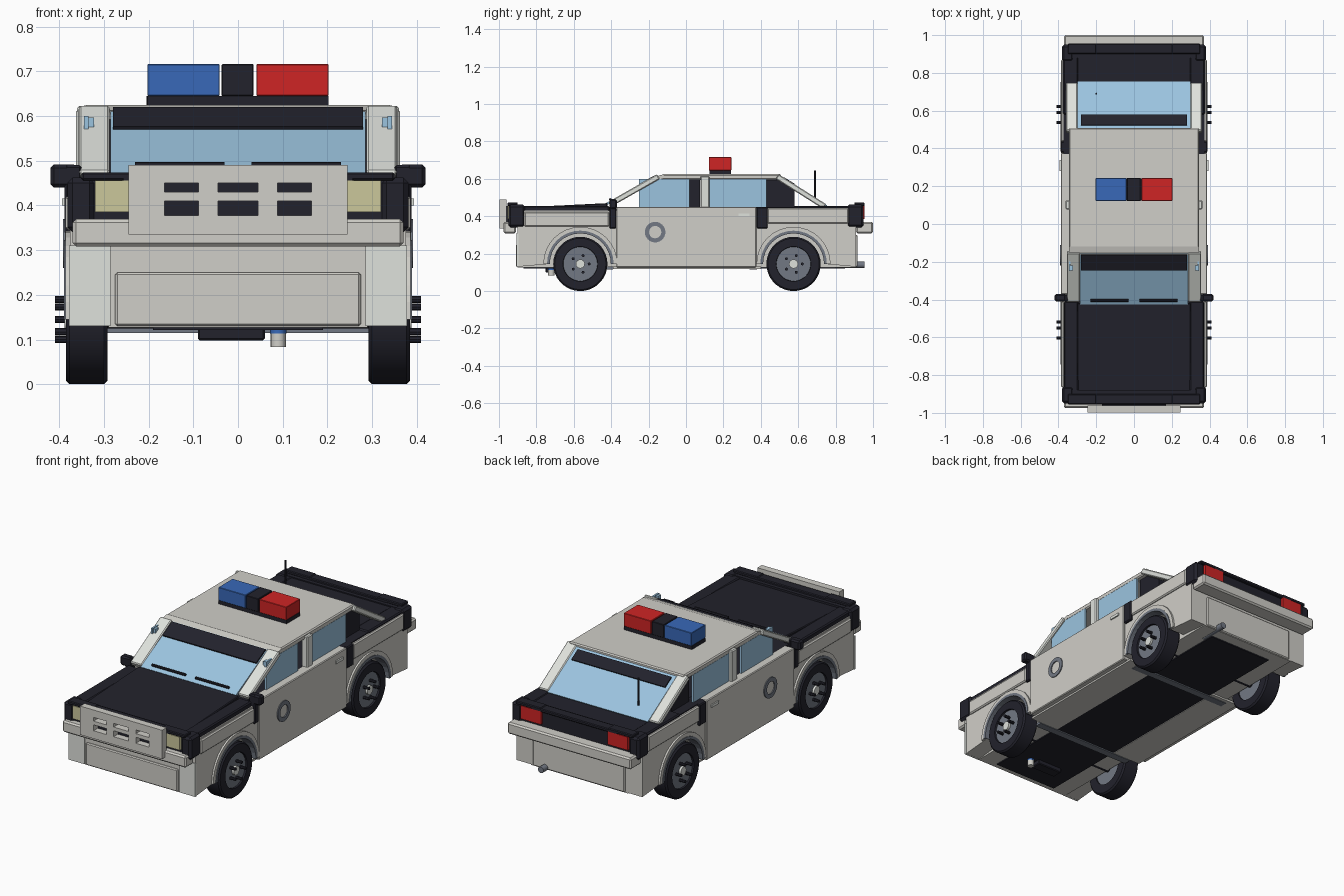
import bpy, bmesh
from math import sin, cos, pi
from mathutils import Matrix, Vector

if "Cube" in bpy.data.objects:
    bpy.data.objects.remove(bpy.data.objects["Cube"], do_unlink=True)


def material(name, *rgb):
    m = bpy.data.materials.new(name)
    m.use_nodes = True
    m.diffuse_color = (*rgb, 1)
    m.node_tree.nodes["Principled BSDF"].inputs["Base Color"].default_value = (*rgb, 1)
    return m


WHITE = material("off_white", .63, .62, .58)
PALE = material("pale_white", .74, .76, .72)
BLACK = material("soft_black", .016, .016, .025)
GLASS = material("window_blue", .33, .55, .74)
GREY = material("slate_grey", .17, .19, .23)
RED = material("lamp_red", .62, .018, .018)
BLUE = material("lamp_blue", .04, .14, .48)
CREAM = material("headlight_cream", .60, .57, .33)


def finish(name, bm, mat, bevel=0, smooth=False):
    bmesh.ops.recalc_face_normals(bm, faces=bm.faces)
    me = bpy.data.meshes.new(name)
    bm.to_mesh(me)
    bm.free()
    me.materials.append(mat)
    ob = bpy.data.objects.new(name, me)
    bpy.context.collection.objects.link(ob)
    if bevel:
        mod = ob.modifiers.new("edge", "BEVEL")
        mod.width, mod.segments = bevel, 1
    if smooth:
        bpy.ops.object.select_all(action="DESELECT")
        ob.select_set(True)
        bpy.context.view_layer.objects.active = ob
        bpy.ops.object.shade_smooth_by_angle(angle=.6)
    return ob


def prism(name, pts, x0, x1, mat, bevel=0):
    """Side outline of (y, z) points, extruded from x0 to x1."""
    bm = bmesh.new()
    face = bm.faces.new([bm.verts.new((x0, y, z)) for y, z in pts])
    out = bmesh.ops.extrude_face_region(bm, geom=[face])
    moved = [v for v in out["geom"] if isinstance(v, bmesh.types.BMVert)]
    bmesh.ops.translate(bm, verts=moved, vec=(x1 - x0, 0, 0))
    return finish(name, bm, mat, bevel)


def box(name, x, y, z, mat, bevel=0):
    pts = [(y[0], z[0]), (y[1], z[0]), (y[1], z[1]), (y[0], z[1])]
    return prism(name, pts, x[0], x[1], mat, bevel)


def slab(name, a, b, thick, x0, x1, mat, bevel=0):
    """Sloping panel whose upper side runs from a to b."""
    d = Vector((b[0] - a[0], b[1] - a[1])).normalized()
    n = Vector((d.y, -d.x)) * thick
    if n.y > 0:
        n = -n
    pts = [a, b, (b[0] + n.x, b[1] + n.y), (a[0] + n.x, a[1] + n.y)]
    return prism(name, pts, x0, x1, mat, bevel)


def arc(y, z, r, a0, a1, n=16):
    return [(y + r * cos(a0 + (a1 - a0) * i / n), z + r * sin(a0 + (a1 - a0) * i / n))
            for i in range(n + 1)]


def band(name, y, z, r0, r1, a0, a1, x0, x1, mat):
    return prism(name, arc(y, z, r0, a0, a1) + arc(y, z, r1, a1, a0), x0, x1, mat)


def rod(name, p, q, r, mat, sides=16):
    p, q = Vector(p), Vector(q)
    bm = bmesh.new()
    turn = (q - p).to_track_quat("Z", "Y").to_matrix().to_4x4()
    bmesh.ops.create_cone(bm, cap_ends=True, segments=sides, radius1=r, radius2=r,
                          depth=(q - p).length, matrix=Matrix.Translation((p + q) / 2) @ turn)
    return finish(name, bm, mat, smooth=True)


def lathe(name, profile, y, z, mat):
    """Closed (x, radius) profile turned around a sideways axle."""
    bm = bmesh.new()
    vs = [bm.verts.new((x, y, z + r)) for x, r in profile]
    es = [bm.edges.new((vs[i - 1], vs[i])) for i in range(len(vs))]
    bmesh.ops.spin(bm, geom=vs + es, cent=(0, y, z), axis=(1, 0, 0), angle=2 * pi, steps=36)
    bmesh.ops.remove_doubles(bm, verts=bm.verts, dist=.0005)
    return finish(name, bm, mat, smooth=True)


AXLES = {"front": -.565, "rear": .575}
HUB = .145

# Hull and underside
box("hull", (-.29, .29), (-.9, .91), (.127, .43), WHITE)
box("front_lower_panel", (-.275, .275), (-.91, -.89), (.13, .25), WHITE, .005)
box("rear_lower_panel", (-.275, .275), (.9, .918), (.13, .3), WHITE, .005)
box("underbody_plate", (-.19, .19), (-.87, .85), (.121, .13), BLACK)
for name, y in (("front", -.41), ("rear", .36)):
    box(name + "_cross_member", (-.3, .3), (y - .02, y + .02), (.115, .13), GREY)
for name, y in AXLES.items():
    rod(name + "_axle", (-.3, y, HUB), (.3, y, HUB), .02, BLACK)
box("sump", (-.09, .06), (-.75, -.69), (.098, .125), BLACK, .004)
rod("drain_plug", (.09, -.72, .083), (.09, -.72, .115), .017, WHITE)
rod("drain_collar", (.09, -.72, .113), (.09, -.72, .125), .018, BLUE)
rod("exhaust_pipe", (.2, .8, .14), (.2, .955, .14), .017, GREY)

# Hood, cabin floor and trunk lid
prism("hood", [(-.89, .42), (-.89, .447), (-.42, .47), (-.42, .42)], -.3, .3, BLACK, .004)
box("cabin_floor", (-.33, .33), (-.42, .5), (.42, .442), BLACK)
prism("trunk_lid", [(.5, .42), (.5, .455), (.92, .452), (.92, .42)], -.3, .3, BLACK, .004)

# Front and rear ends
for name, s in (("front", -1), ("rear", 1)):
    def span(a, b):
        return tuple(sorted((s * a, s * b)))
    box(name + "_fascia", (-.33, .33), span(.88, .94), (.34, .458), BLACK)
    box(name + "_lip", (-.26, .26), span(.9, .955), (.452, .47), BLACK, .004)
    box(name + "_bumper", (-.37, .37), span(.91, .975 if s < 0 else 1), (.308, .37), WHITE, .008)
    for side, m in (("left", 1), ("right", -1)):
        box(f"{name}_{side}_lamp", (m * .2, m * .32), span(.93, .955), (.385, .456),
            CREAM if s < 0 else RED)
        box(f"{name}_{side}_corner", (m * .32, m * .382), span(.86, .95), (.34, .462), BLACK, .012)
        box(f"{name}_{side}_lamp_hood", (m * .2, m * .35), span(.9, .955), (.456, .474), BLACK, .004)

# Push guard with six openings
for name, z in (("top", (.45, .49)), ("middle", (.41, .43)), ("bottom", (.335, .378))):
    box("guard_bar_" + name, (-.245, .245) if name != "middle" else (-.17, .17), (-.998, -.96), z, WHITE)
for m in (1, -1):
    box("guard_end", (m * .165, m * .245), (-.998, -.96), (.378, .45), WHITE)
    box("guard_post", (m * .045, m * .088), (-.998, -.96), (.378, .45), WHITE)
box("guard_backing", (-.17, .17), (-.962, -.94), (.37, .455), BLACK)

# Windshield, rear window, wipers and aerial
slab("windshield", (-.425, .472), (-.155, .615), .012, -.285, .285, GLASS)
slab("windshield_sun_strip", (-.245, .577), (-.165, .62), .008, -.28, .28, BLACK)
slab("rear_window", (.505, .612), (.755, .458), .012, -.3, .3, GLASS)
slab("rear_sun_strip", (.525, .608), (.58, .574), .008, -.28, .28, BLACK)
for m in (1, -1):
    rod("wiper", (m * .03, -.405, .49), (m * .23, -.405, .49), .007, BLACK, 8)
rod("aerial", (-.2, .69, .49), (-.2, .69, .645), .005, BLACK, 8)

# Roof and seats
box("roof", (-.345, .345), (-.125, .508), (.595, .625), WHITE, .006)
slab("roof_front_edge", (-.165, .612), (-.12, .624), .02, -.345, .345, WHITE)
box("front_seat_back", (-.29, .29), (.02, .075), (.44, .596), BLACK)
prism("rear_shelf", [(.43, .44), (.43, .6), (.5, .6), (.58, .553), (.58, .44)], -.32, .32, BLACK)

# Emergency light bar
box("light_bar_base", (-.203, .203), (.125, .24), (.624, .645), BLACK)
for name, x, mat in (("blue", (-.203, -.041), BLUE), ("middle", (-.037, .035), BLACK), ("red", (.041, .203), RED)):
    box("light_bar_" + name, x, (.122, .243), (.645, .716), mat, .002)

# Everything repeated on both flanks
for side, m in (("left", 1), ("right", -1)):
    def part(name, x0, x1, y, z, mat, bevel=0):
        return box(f"{side}_{name}", (m * x0, m * x1), y, z, mat, bevel)

    # Flank outline with two wheel arches
    outline = [(-.9, .43), (-.9, .13)]
    for y in AXLES.values():
        outline += arc(y, HUB, .165, pi, 0)
    outline += [(.91, .13), (.91, .43)]
    prism(side + "_flank", outline, m * .29, m * .376, WHITE)
    part("front_wing_face", .285, .378, (-.906, -.895), (.13, .31), PALE)
    part("front_fender_strip", .36, .386, (-.865, -.41), (.345, .422), WHITE, .006)
    part("rear_fender_strip", .36, .386, (.435, .87), (.36, .445), WHITE, .006)
    part("hood_edge", .295, .37, (-.885, -.41), (.42, .456), BLACK, .006)
    part("trunk_edge", .295, .375, (.58, .91), (.425, .456), BLACK, .006)
    part("rear_deck_edge", .295, .372, (.37, .6), (.42, .45), BLACK)

    # Doors, ring decal and handle
    part("door", .33, .387, (-.372, .376), (.127, .45), WHITE, .004)
    part("sill", .19, .36, (-.39, .4), (.118, .13), WHITE)
    part("front_door_trim", .35, .388, (-.41, -.373), (.335, .49), BLACK, .005)
    part("rear_door_trim", .35, .388, (.378, .437), (.335, .45), BLACK, .005)
    part("mirror", .36, .42, (-.41, -.37), (.44, .492), BLACK, .008)
    part("door_handle", .385, .394, (.28, .34), (.4, .415), PALE)
    for a in (0, pi):
        band(side + "_door_ring", -.165, .315, .033, .055, a, a + pi, m * .386, m * .392, GREY)

    # Side windows and pillars
    part("front_side_window", .335, .345, (-.25, .02), (.44, .6), GLASS)
    part("rear_side_window", .335, .345, (.125, .43), (.44, .6), GLASS)
    part("centre_pillar", .325, .362, (.077, .125), (.44, .615), PALE, .005)
    slab(side + "_front_pillar", (-.415, .477), (-.155, .625), .03, m * .287, m * .356, PALE, .005)
    slab(side + "_rear_pillar", (.495, .625), (.75, .464), .03, m * .3, m * .36, PALE, .005)
    part("pillar_lamp", .322, .345, (-.245, -.22), (.575, .597), GLASS)

    # Wheels and arches
    for name, y in AXLES.items():
        tag = f"{side}_{name}_"
        band(tag + "arch_lip", y, HUB, .163, .178, 0, pi, m * .33, m * .389, GREY)
        band(tag + "arch_flare", y, HUB, .178, .198, 0, pi, m * .35, m * .386, WHITE)
        lathe(tag + "tyre", [(m * x, r) for x, r in (
            (.292, .09), (.292, .137), (.3, .145), (.377, .145), (.385, .137), (.385, .093), (.37, .09))],
            y, HUB, BLACK)
        rod(tag + "rim", (m * .3, y, HUB), (m * .376, y, HUB), .092, GREY, 36)
        rod(tag + "hub_cap", (m * .37, y, HUB), (m * .388, y, HUB), .024, PALE)
        for i in range(5):
            a = 2 * pi * i / 5
            by, bz = y + .047 * cos(a), HUB + .047 * sin(a)
            rod(tag + "bolt", (m * .37, by, bz), (m * .41, by, bz), .008, BLACK, 8)
